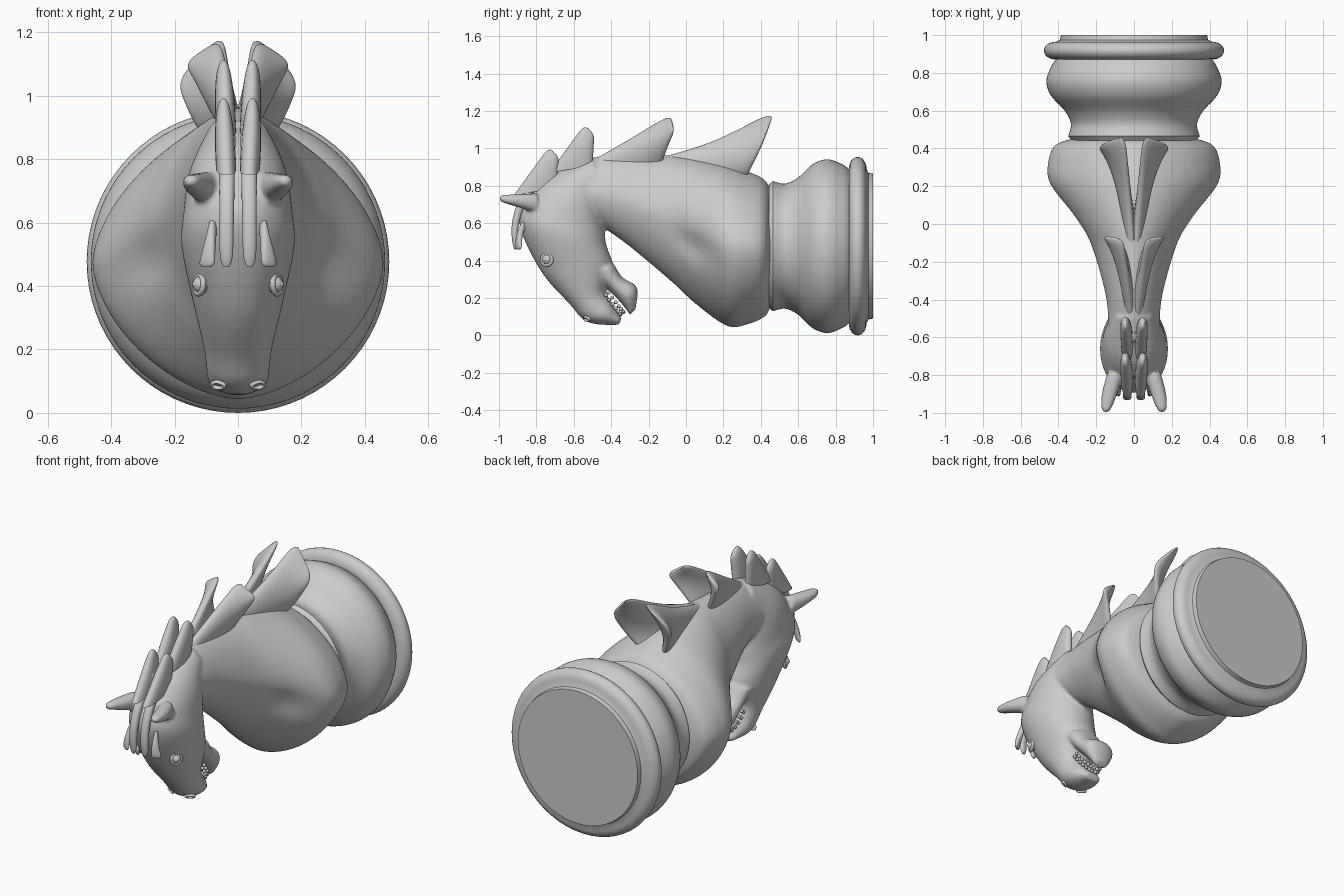
import bpy, bmesh, math
from mathutils import Vector, Matrix

if "Cube" in bpy.data.objects:
    bpy.data.objects.remove(bpy.data.objects["Cube"])


def finish(bm, name, angle=40):
    bmesh.ops.recalc_face_normals(bm, faces=bm.faces[:])
    me = bpy.data.meshes.new(name)
    bm.to_mesh(me)
    bm.free()
    me.shade_smooth()
    me.set_sharp_from_angle(angle=math.radians(angle))
    ob = bpy.data.objects.new(name, me)
    bpy.context.collection.objects.link(ob)
    return ob


def spline(rows, steps):
    """Catmull-Rom interpolation of equal-length number rows."""
    out = []
    for i in range(len(rows) - 1):
        a, b, c, d = (rows[min(max(i + k, 0), len(rows) - 1)] for k in (-1, 0, 1, 2))
        for s in range(steps):
            t = s / steps
            out.append([0.5 * (2 * q + (r - p) * t + (2*p - 5*q + 4*r - w) * t*t
                               + (3*q - p - 3*r + w) * t**3)
                        for p, q, r, w in zip(a, b, c, d)])
    return out + [list(rows[-1])]


def skin(bm, sections, n, e, side=1):
    """Skin superellipse rings; a section is (edge point, opposite edge point, half width)."""
    mids = [(p + q) / 2 for p, q, w in sections]
    rings = []
    for i, (p, q, w) in enumerate(sections):
        half = (p - q) / 2
        tan = mids[min(i + 1, len(mids) - 1)] - mids[max(i - 1, 0)]
        wide = half.cross(tan).normalized() * w
        ring = []
        for k in range(n):
            a = 2 * math.pi * k / n
            c, s = math.cos(a), math.sin(a)
            co = mids[i] + half * math.copysign(abs(s) ** (2 / e), s) \
                + wide * math.copysign(abs(c) ** (2 / e), c)
            ring.append(bm.verts.new((co.x * side, co.y, co.z)))
        rings.append(ring)
    for a, b in zip(rings, rings[1:]):
        for k in range(n):
            bm.faces.new((a[k], a[(k + 1) % n], b[(k + 1) % n], b[k]))
    bm.faces.new(rings[0])
    bm.faces.new(rings[-1])


def trunk(bm, rows, n=48, e=2.0):
    """Symmetric loft from side-view rows (y, z, opposite y, z, half width)."""
    skin(bm, [(Vector((0, a, b)), Vector((0, c, d)), max(w, .01))
              for a, b, c, d, w in spline(rows, 6)], n, e)


def tuft(bm, p0, q0, p1, q1, width, bow=(0, 0, 0), blunt=.35):
    """Mirrored blade from root edge p0-q0 to tip edge p1-q1, bowed midway, tip rounded."""
    p0, q0, p1, q1, bow = map(Vector, (p0, q0, p1, q1, bow))
    secs = []
    for i in range(21):
        t = math.sin(math.pi / 2 * i / 20)
        off = bow * math.sin(math.pi * t)
        p, q = p0.lerp(p1, t) + off, q0.lerp(q1, t) + off
        pinch = blunt * t**24 / 2
        secs.append((p.lerp(q, pinch), q.lerp(p, pinch),
                     width * (1 - .5 * t**3) * (1 - .6 * t**24)))
    for s in (1, -1):
        skin(bm, secs, 24, 2.3, s)


# turned base, lying along y
waist = spline([(.873, .41), (.84, .435), (.76, .464), (.68, .44),
                (.60, .367), (.53, .334), (.465, .348)], 5)
rim = [(.918 + .047 * math.sin(a), .415 + .062 * math.cos(a))
       for a in [math.pi * (.5 - k / 12) for k in range(13)]]
prof = [(1, 0), (1, .387), (.975, .392)] + rim + waist + [(.443, .33), (.443, 0)]
bm = bmesh.new()
vs = [bm.verts.new((0, y, .477 + r)) for y, r in prof]
es = [bm.edges.new(p) for p in zip(vs, vs[1:])]
bmesh.ops.spin(bm, geom=vs + es, cent=(0, 0, .477), axis=(0, 1, 0),
               angle=2 * math.pi, steps=72, use_duplicate=False)
bmesh.ops.remove_doubles(bm, verts=bm.verts[:], dist=1e-4)
finish(bm, "turned_base")

# chest and neck
bm = bmesh.new()
trunk(bm, [(.45, .79, .45, .15, .335), (.41, .84, .42, .10, .42), (.32, .88, .33, .06, .455),
           (.20, .92, .22, .05, .443), (0, .957, .05, .17, .31), (-.15, .963, -.08, .29, .225),
           (-.43, .96, -.32, .49, .15), (-.62, .917, -.48, .60, .135)], n=64, e=1.68)
for v in bm.verts:  # hollow between neck and shoulder, running down to the chest
    g = math.exp(-((v.co.y - .02 - .5 * (.5 - v.co.z)) / .09) ** 2
                 - ((v.co.z - .48) / .10) ** 2)
    v.co.x *= 1 - .12 * g

# head and upper muzzle
trunk(bm, [(-.50, .95, -.45, .74, .105), (-.73, .85, -.45, .63, .155),
           (-.865, .70, -.435, .55, .172), (-.885, .57, -.425, .48, .178),
           (-.77, .335, -.39, .365, .142), (-.62, .165, -.43, .25, .108),
           (-.555, .09, -.412, .20, .100), (-.48, .06, -.388, .158, .093),
           (-.36, .056, -.345, .09, .05)], e=2.05)

# lower jaw
trunk(bm, [(-.50, .33, -.385, .38, .11), (-.40, .23, -.34, .31, .095),
           (-.34, .165, -.262, .255, .09), (-.30, .11, -.27, .14, .04)], e=2.2)

# ears
tuft(bm, (.10, -.80, .76), (.10, -.80, .655), (.155, -.998, .75), (.150, -.998, .715),
     .042, (.004, 0, 0))

# fuse the body parts into one smooth skin
body = finish(bm, "horse_body", 180)
m = body.modifiers.new("fuse", 'REMESH')
m.mode, m.voxel_size, m.use_smooth_shade = 'VOXEL', .01, True
m = body.modifiers.new("soften", 'SMOOTH')
m.factor, m.iterations = .5, 6

# mane: two large fans, two small tufts of one shape, forelock strands
bm = bmesh.new()
tuft(bm, (.012, -.14, .95), (.05, .31, .82), (.045, .468, 1.195), (.195, .41, 1.04),
     .036, (0, -.01, -.03))
finish(bm, "mane_rear", 60)
bm = bmesh.new()
tuft(bm, (.02, -.49, .94), (.05, -.13, .92), (.055, -.085, 1.175), (.168, -.065, 1.10), .032)
finish(bm, "mane_middle", 60)
for i, name in enumerate(("mane_front", "mane_crown")):
    y, z = -.19 * i, -.12 * i
    bm = bmesh.new()
    tuft(bm, (.035, y - .73, z + .87), (.04, y - .50, z + .91),
         (.045, y - .545, z + 1.125), (.05, y - .49, z + 1.075), .032, (0, 0, 0), .5)
    finish(bm, name, 60)
bm = bmesh.new()
tuft(bm, (.008, -.76, .87), (.06, -.76, .87), (.016, -.915, .46), (.058, -.91, .46),
     .022, (0, -.058, 0), .6)
tuft(bm, (.07, -.87, .60), (.085, -.86, .60), (.075, -.91, .46), (.125, -.88, .46),
     .016, (0, -.01, 0), .5)
finish(bm, "forelock", 60)

# eyes with pupils
bm = bmesh.new()
for s in (1, -1):
    look = Vector((s * .9, -.42, .05)).to_track_quat('Z', 'Y').to_matrix().to_4x4()
    place = Matrix.Translation((s * .115, -.742, .405)) @ look
    for rad, lift in ((.028, 0), (.011, .02)):
        bmesh.ops.create_uvsphere(bm, u_segments=20, v_segments=10, radius=rad,
                                  matrix=place @ Matrix.Translation((0, 0, lift)))
finish(bm, "eyes")


def ring(name, loc, direction, major, minor, squash=1):
    bpy.ops.mesh.primitive_torus_add(major_radius=major, minor_radius=minor,
                                     major_segments=28, minor_segments=10, location=loc)
    ob = bpy.context.object
    ob.name = name
    ob.rotation_euler = Vector(direction).to_track_quat('Z', 'Y').to_euler()
    ob.scale.y = squash
    ob.data.shade_smooth()


for s in (1, -1):
    ring("eyelid", (s * .122, -.744, .405), (s * .9, -.42, .05), .03, .009)
    ring("nostril", (s * .062, -.53, .088), (s * .4, -.6, -.65), .022, .008, .6)

# two rows of teeth along the mouth, closing across the front
bm = bmesh.new()
for row in (-1, 1):
    for s in (1, -1):
        for k in range(7):
            t = k / 6
            reach = math.sin(t * 1.5)
            loc = (s * .07 * math.cos(t * 1.4), -.422 + .08 * reach + row * .008,
                   .222 - .105 * reach + row * .006)
            bmesh.ops.create_icosphere(bm, subdivisions=2, radius=.0105,
                                       matrix=Matrix.Translation(loc))
finish(bm, "teeth")
